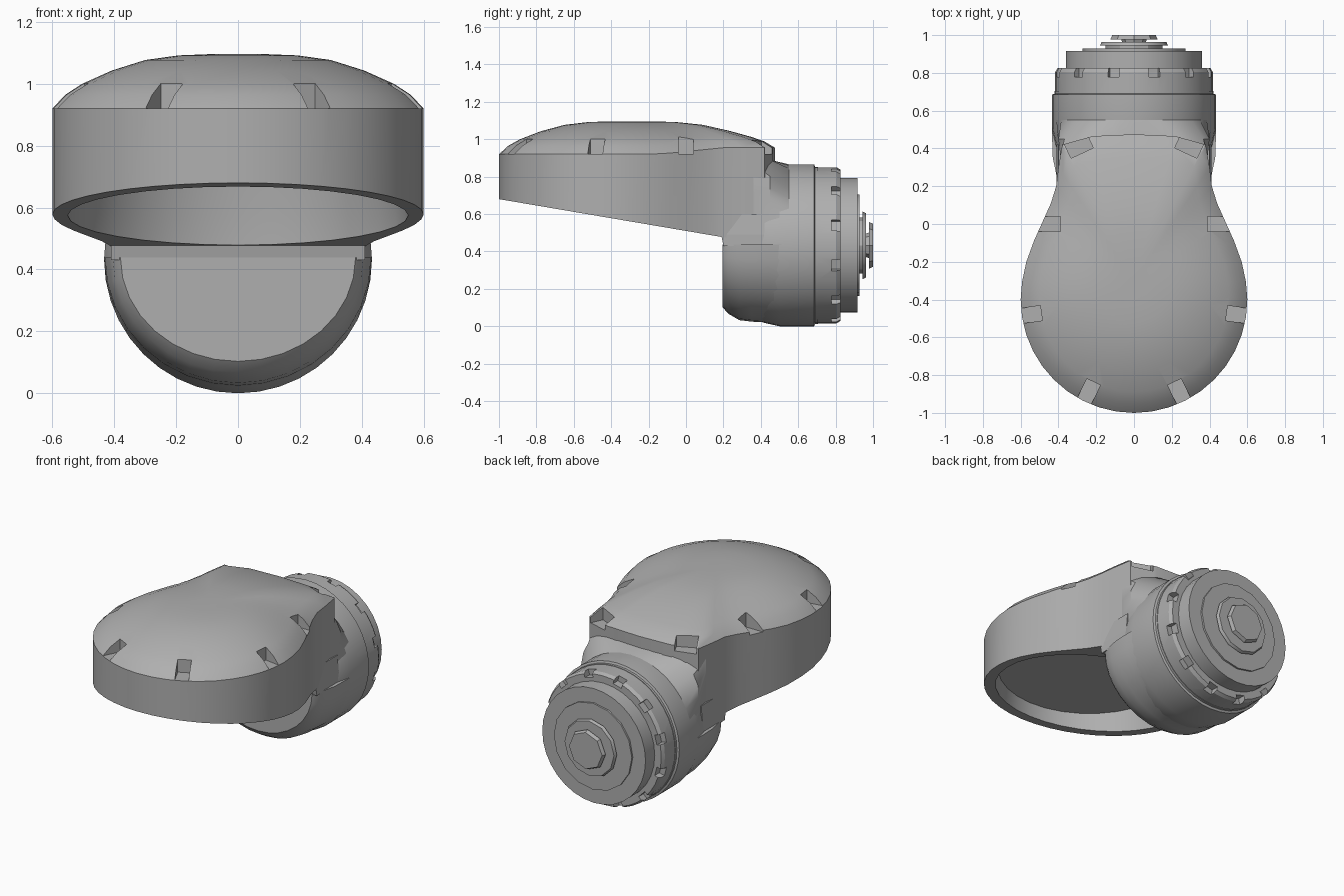
import bpy
import bmesh
from math import sin, cos, pi, radians, atan2
from mathutils import Matrix, Vector

if "Cube" in bpy.data.objects:
    bpy.data.objects.remove(bpy.data.objects["Cube"])

grey = bpy.data.materials.new("plain grey")
grey.use_nodes = True
grey.diffuse_color = (0.43, 0.43, 0.43, 1)
grey.node_tree.nodes["Principled BSDF"].inputs["Base Color"].default_value = grey.diffuse_color

AXIS_Z = 0.433      # height of the joint axis


def finish(name, bm):
    bmesh.ops.recalc_face_normals(bm, faces=bm.faces)
    mesh = bpy.data.meshes.new(name)
    bm.to_mesh(mesh)
    bm.free()
    mesh.materials.append(grey)
    obj = bpy.data.objects.new(name, mesh)
    bpy.context.collection.objects.link(obj)
    return obj


def loft(name, rings):
    """Skin matching closed rings and cap both ends."""
    bm = bmesh.new()
    loops = [[bm.verts.new(p) for p in ring] for ring in rings]
    n = len(loops[0])
    for a, b in zip(loops, loops[1:]):
        for i in range(n):
            j = (i + 1) % n
            bm.faces.new((a[i], a[j], b[j], b[i]))
    bm.faces.new(loops[0])
    bm.faces.new(loops[-1])
    return finish(name, bm)


def circle(y, r, sides):
    return [(r * cos(2 * pi * i / sides), y, AXIS_Z + r * sin(2 * pi * i / sides))
            for i in range(sides)]


def turned(name, profile, sides):
    return loft(name, [circle(y, r, sides) for y, r in profile])


def boxes(name, matrices):
    bm = bmesh.new()
    for m in matrices:
        bmesh.ops.create_cube(bm, size=1, matrix=m)
    return finish(name, bm)


def cut(obj, cutter):
    mod = obj.modifiers.new("cut", 'BOOLEAN')
    mod.operation = 'DIFFERENCE'
    mod.solver = 'EXACT'
    mod.object = cutter
    bpy.context.view_layer.objects.active = obj
    bpy.ops.object.modifier_apply(modifier=mod.name)
    bpy.data.objects.remove(cutter)


def smooth(obj, angle=30):
    bpy.ops.object.select_all(action='DESELECT')
    obj.select_set(True)
    bpy.context.view_layer.objects.active = obj
    bpy.ops.object.shade_smooth_by_angle(angle=radians(angle))


# Head: pear outline, sloping underside, domed roof whose rim rises at the back
half = [(0.6 * sin(radians(a)), -0.4 - 0.6 * cos(radians(a))) for a in range(0, 100, 9)]
half += [(0.57, -0.2), (0.53, -0.09), (0.485, 0.01), (0.44, 0.11), (0.412, 0.2),
         (0.4, 0.3), (0.38, 0.42), (0.22, 0.465), (0, 0.475)]
outline = half + [(-x, y) for x, y in reversed(half[1:-1])]


def roof_ring(s, z):
    return [(x * s, -0.3 + (y + 0.3) * s,
             z + 0.035 * s ** 6 * max(0, min(1, (y + 0.15) / 0.35))) for x, y in outline]


underside = [(x, y, 0.68 - 0.17 * (y + 1)) for x, y in outline]
dome = [(1, 0.92), (0.93, 0.965), (0.84, 1.0), (0.68, 1.043), (0.5, 1.077),
        (0.32, 1.092), (0.15, 1.096)]
head = loft("head", [underside] + [roof_ring(s, z) for s, z in dome])


# Oval recess under the head
def oval(rx, ry, z):
    return [(rx * cos(2 * pi * i / 32), -0.38 + ry * sin(2 * pi * i / 32), z)
            for i in range(32)]


cut(head, loft("recess_cutter", [oval(0.56, 0.57, 0.3), oval(0.55, 0.56, 0.58),
                                 oval(0.53, 0.54, 0.75)]))

# Notches round the edge of the roof
places = []
for x, y in ((0.24, -0.89), (0.55, -0.48), (0.45, 0.0), (0.3, 0.43)):
    for side in (1, -1):
        turn = atan2(y + 0.4, x * side) if y < -0.1 else (0 if side > 0 else pi)
        width = 0.08
        if y > 0.3:
            turn = radians(90 - 25 * side)
            width = 0.13
        spin = Matrix.Rotation(turn, 4, 'Z')
        out = spin @ Vector((0.09, 0, 0))
        places.append(Matrix.Translation((x * side + out.x, y + out.y, 1.02)) @ spin
                      @ Matrix.Diagonal((0.3, width, 0.2, 1)))
cut(head, boxes("notch_cutter", places))
smooth(head)


# Shoulder: closes the gap between the head and the lower joint
def slab(y, w, z):
    return [(-w, y, z), (w, y, z), (w, 0.42, z), (-w, 0.42, z)]


loft("shoulder", [slab(0.2, 0.41, 0.43), slab(0.188, 0.41, 0.49), slab(0.24, 0.4, 0.6)])


# Lower front of the joint: rounded half barrel with a flat top
def half_barrel(y, rx, rz):
    return [(rx * cos(pi * i / 16), y, AXIS_Z + 0.005 - rz * sin(pi * i / 16))
            for i in range(17)]


smooth(loft("joint_front", [half_barrel(y, rx, rz) for y, rx, rz in
                            ((0.195, 0.38, 0.335), (0.225, 0.405, 0.37), (0.285, 0.416, 0.405),
                             (0.35, 0.43, 0.413), (0.44, 0.433, 0.418), (0.51, 0.433, 0.436))]))


# Neck: blends the square back of the head into the round joint
def squared(y, r, w, top):
    return [(max(-w, min(w, x)), py, min(top, max(0.42, z))) for x, py, z in circle(y, r, 40)]


smooth(loft("neck", [squared(0.36, 0.62, 0.39, 0.9), squared(0.45, 0.52, 0.4, 0.89),
                     squared(0.55, 0.433, 0.44, 0.868)]))

# Joint barrel
smooth(turned("joint_barrel", [(0.34, 0.39), (0.42, 0.415), (0.5, 0.433), (0.685, 0.433),
                               (0.69, 0.42), (0.705, 0.42)], 40))

# Notched ring
ring = turned("notched_ring", [(0.695, 0.405), (0.7, 0.417), (0.805, 0.417), (0.825, 0.405)], 40)
slots = []
for k in range(12):
    lift = Matrix.Rotation(radians(15 + 30 * k), 4, 'Y')
    slots.append(Matrix.Translation((0, 0, AXIS_Z)) @ lift
                 @ Matrix.Translation((0.425, 0.81, 0)) @ Matrix.Diagonal((0.09, 0.065, 0.06, 1)))
cut(ring, boxes("slot_cutter", slots))
smooth(ring)

# Stepped end discs
for name, profile, sides in (
        ("end_disc", ((0.81, 0.36), (0.917, 0.36)), 32),
        ("thin_plate", ((0.91, 0.272), (0.928, 0.272)), 16),
        ("plate_hub", ((0.92, 0.15), (0.95, 0.15)), 12),
        ("small_plate", ((0.945, 0.18), (0.963, 0.172)), 12),
        ("end_stem", ((0.955, 0.06), (0.985, 0.07)), 8),
        ("end_cap", ((0.978, 0.125), (1.0, 0.115)), 8)):
    smooth(turned(name, profile, sides))
